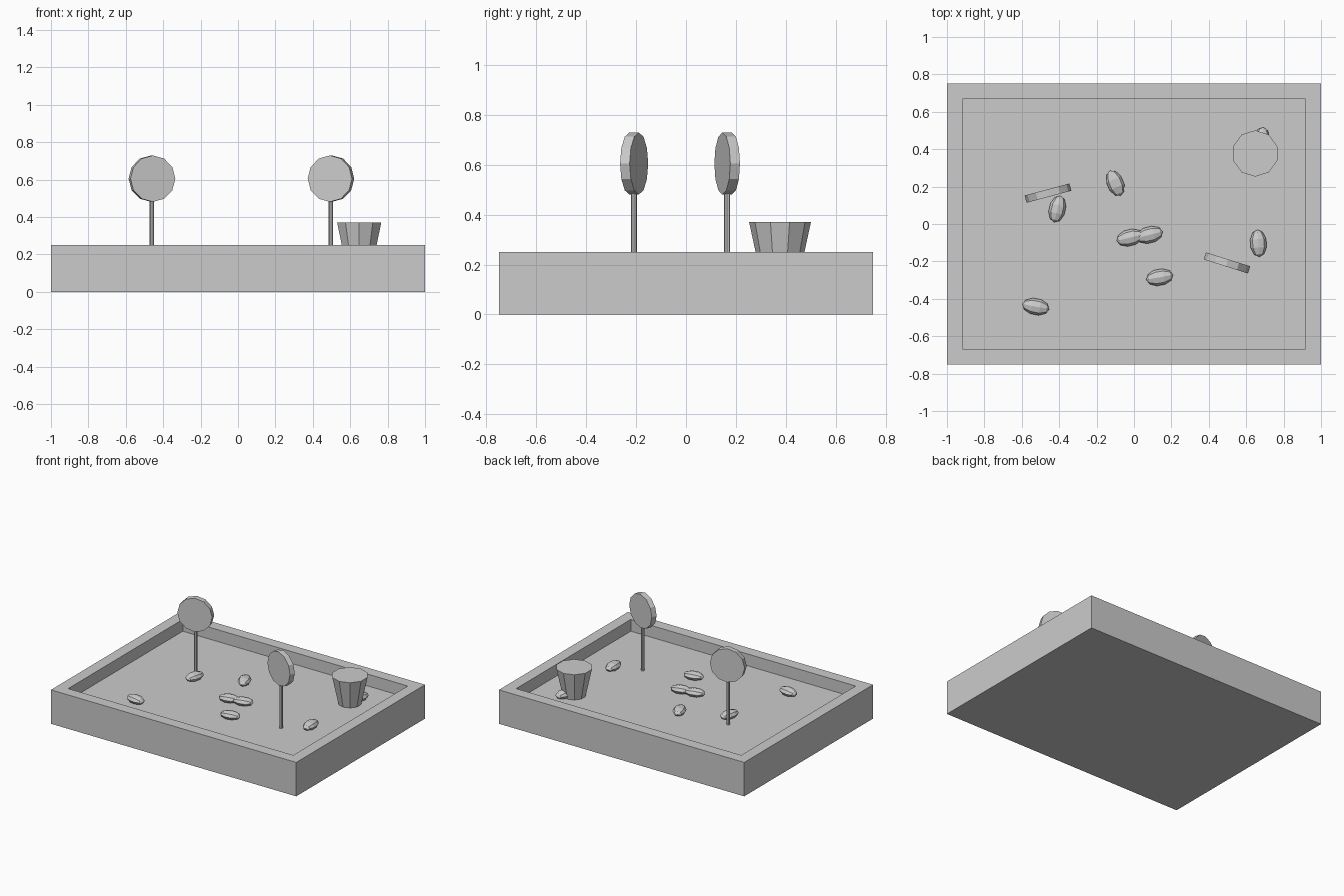
import bpy, bmesh, math
from mathutils import Matrix, Vector

cube = bpy.data.objects.get("Cube")
if cube:
    bpy.data.objects.remove(cube, do_unlink=True)

grey = bpy.data.materials.new("plain grey")
grey.use_nodes = True
colour = (0.6, 0.6, 0.6, 1)
grey.diffuse_color = colour
grey.node_tree.nodes["Principled BSDF"].inputs["Base Color"].default_value = colour

FLOOR = 0.163


def make(name, bm, matrix=Matrix()):
    bm.transform(matrix)
    bmesh.ops.recalc_face_normals(bm, faces=bm.faces)
    mesh = bpy.data.meshes.new(name)
    bm.to_mesh(mesh)
    bm.free()
    mesh.materials.append(grey)
    obj = bpy.data.objects.new(name, mesh)
    bpy.context.collection.objects.link(obj)
    return obj


def cone(name, sides, r1, r2, depth, matrix):
    bm = bmesh.new()
    bmesh.ops.create_cone(bm, cap_ends=True, segments=sides,
                          radius1=r1, radius2=r2, depth=depth)
    return make(name, bm, matrix)


def place(x, y, z, degrees=0):
    return Matrix.Translation((x, y, z)) @ Matrix.Rotation(math.radians(degrees), 4, "Z")


# Shallow tray: a box with its top face inset and pushed down
bm = bmesh.new()
bmesh.ops.create_cube(bm, size=1, matrix=Matrix.Translation((0, 0, 0.125))
                      @ Matrix.Diagonal((2, 1.5, 0.25, 1)))
top = max(bm.faces, key=lambda f: f.calc_center_median().z)
bmesh.ops.inset_region(bm, faces=[top], thickness=0.117)
inner = bmesh.ops.extrude_discrete_faces(bm, faces=[top])["faces"][0]
bmesh.ops.translate(bm, verts=inner.verts, vec=Vector((0, 0, FLOOR - 0.25)))
bmesh.ops.remove_doubles(bm, verts=bm.verts, dist=0.0001)
make("tray", bm)

# Two round discs on thin posts
POST_TOP = 0.5
for side, x, y, turn in (("right", -0.46, 0.165, 15), ("left", 0.497, -0.208, -17.5)):
    upright = place(x, y, 0.605, turn) @ Matrix.Rotation(math.pi / 2, 4, "X")
    cone(side + "_disc", 12, 0.124, 0.124, 0.04, upright)
    cone(side + "_post", 8, 0.012, 0.012, POST_TOP - FLOOR,
         place(x, y, (POST_TOP + FLOOR) / 2))

# Flared bucket
cone("bucket", 10, 0.079, 0.124, 0.37 - FLOOR, place(0.648, 0.377, (0.37 + FLOOR) / 2))

# Faceted pebbles lying on the tray floor: x, y, heading
pebbles = [(-0.41, 0.08, 77), (-0.10, 0.218, 113), (-0.022, -0.073, 14),
           (0.083, -0.058, 14), (0.137, -0.285, 10), (-0.525, -0.442, -11),
           (0.665, -0.103, 94), (0.68, 0.445, 80)]
for i, (x, y, heading) in enumerate(pebbles, 1):
    bm = bmesh.new()
    bmesh.ops.create_uvsphere(bm, u_segments=8, v_segments=5, radius=1)
    make(f"pebble_{i}", bm, place(x, y, FLOOR + 0.028, heading)
         @ Matrix.Diagonal((0.073, 0.045, 0.03, 1)) @ Matrix.Rotation(math.pi / 2, 4, "Y"))
